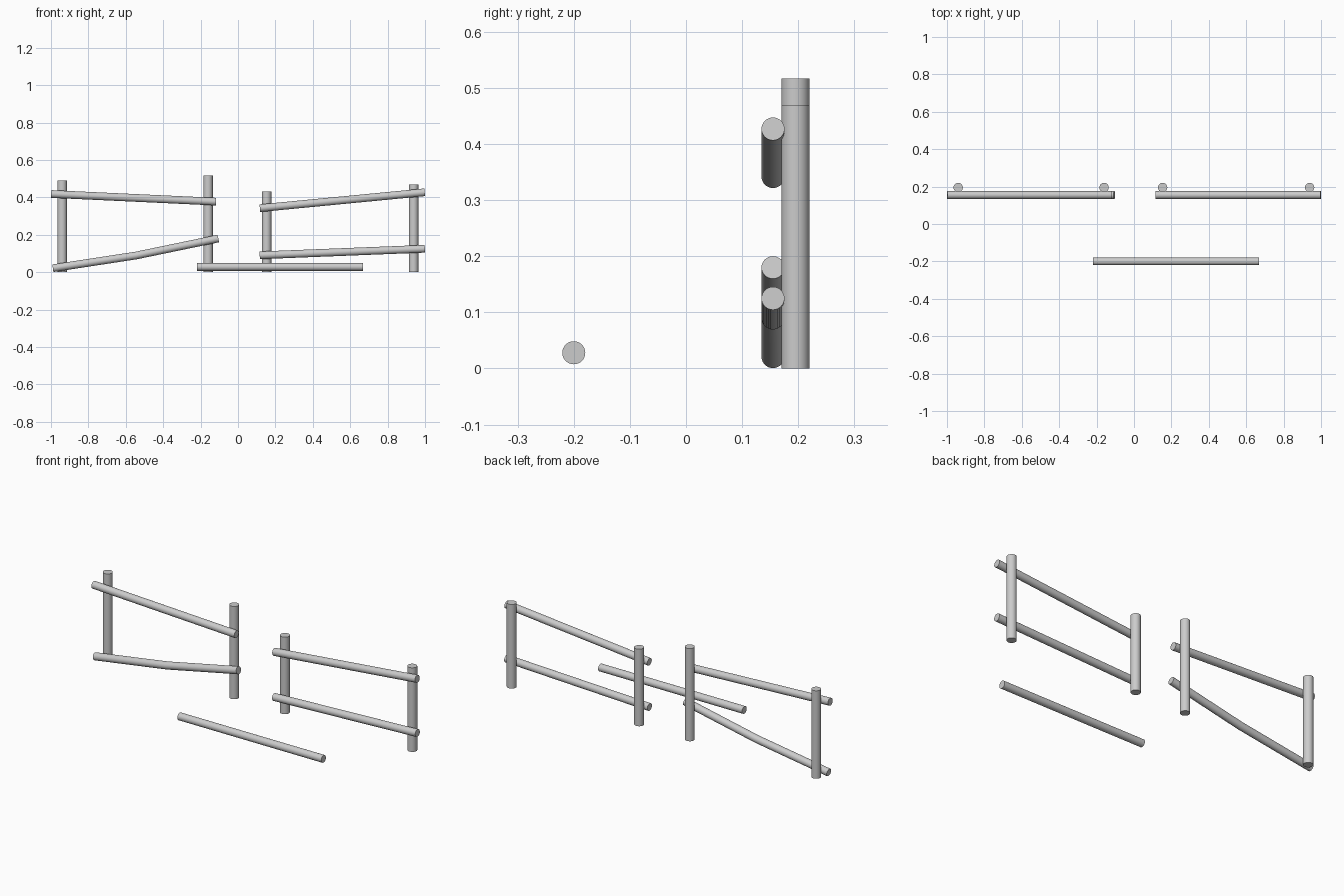
import bpy, bmesh, math
from mathutils import Vector

if "Cube" in bpy.data.objects:
    bpy.data.objects.remove(bpy.data.objects["Cube"])

SIDES = 32


def pole(name, points, radius):
    """Round capped pole through points in an x-z plane, rings mitred at bends."""
    pts = [Vector(p) for p in points]
    side = Vector((0, 1, 0))
    bm = bmesh.new()
    rings = []
    for i, p in enumerate(pts):
        before = pts[max(i - 1, 0)]
        after = pts[min(i + 1, len(pts) - 1)]
        up = (after - before).normalized().cross(side)
        ring = []
        for k in range(SIDES):
            a = 2 * math.pi * k / SIDES
            ring.append(bm.verts.new(p + radius * (math.cos(a) * side + math.sin(a) * up)))
        rings.append(ring)
    for r0, r1 in zip(rings, rings[1:]):
        for k in range(SIDES):
            n = (k + 1) % SIDES
            bm.faces.new((r0[k], r0[n], r1[n], r1[k]))
    bm.faces.new(rings[0])
    bm.faces.new(rings[-1])
    bmesh.ops.recalc_face_normals(bm, faces=bm.faces[:])
    mesh = bpy.data.meshes.new(name)
    bm.to_mesh(mesh)
    bm.free()
    obj = bpy.data.objects.new(name, mesh)
    bpy.context.collection.objects.link(obj)
    bpy.ops.object.select_all(action='DESELECT')
    obj.select_set(True)
    bpy.context.view_layer.objects.active = obj
    bpy.ops.object.shade_smooth_by_angle(angle=math.radians(30))
    return obj


# Upright posts: x position and height
POST_Y, POST_R = 0.195, 0.025
posts = [(-0.94, 0.49), (-0.16, 0.517), (0.153, 0.43), (0.939, 0.469)]
for i, (x, h) in enumerate(posts, 1):
    pole(f"post_{i}", [(x, POST_Y, 0), (x, POST_Y, h)], POST_R)

# Rails fixed to the front of the posts: (x, z) along each rail
RAIL_Y, RAIL_R = 0.155, 0.0205
rails = {
    "left_top_rail": [(-0.999, 0.418), (-0.118, 0.377)],
    "left_sagging_rail": [(-0.99, 0.021), (-0.545, 0.089), (-0.105, 0.18)],
    "right_top_rail": [(0.117, 0.342), (0.998, 0.427)],
    "right_bottom_rail": [(0.116, 0.09), (0.999, 0.125)],
}
for name, path in rails.items():
    pole(name, [(x, RAIL_Y, z) for x, z in path], RAIL_R)

# Loose rail lying in front of the gap
pole("fallen_rail", [(-0.22, -0.2, 0.028), (0.668, -0.2, 0.028)], RAIL_R)
